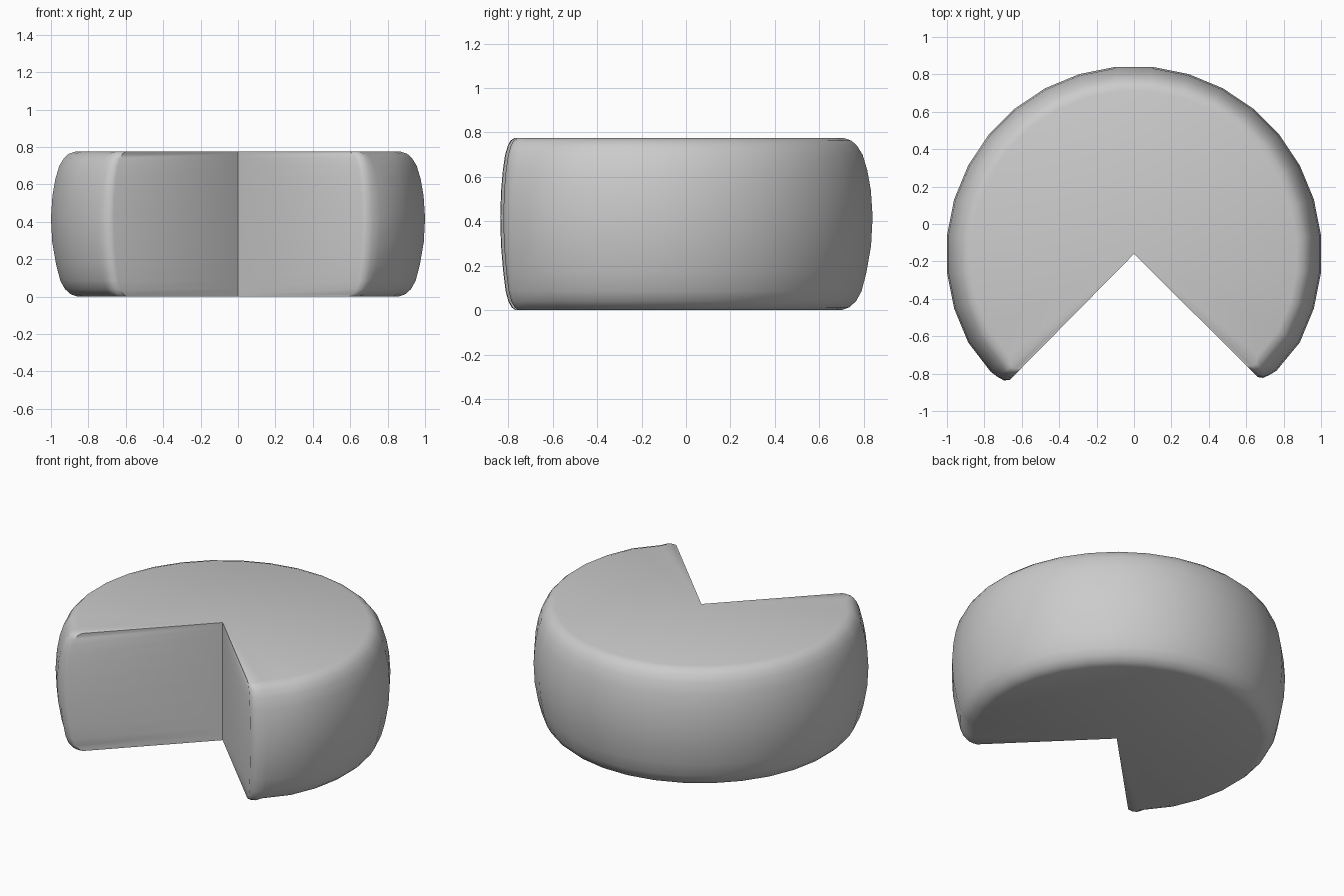
import bpy, bmesh, math

if "Cube" in bpy.data.objects:
    bpy.data.objects.remove(bpy.data.objects["Cube"])

CY = -0.16            # wheel axis / notch apex in y
STEP = 11.25          # 32-sided wheel with a quarter missing

# Rim profile: (radius, height)
profile = [(0.86, 0.0), (0.895, 0.013), (0.925, 0.04), (0.95, 0.085), (0.972, 0.17),
           (0.993, 0.29), (1.0, 0.42), (0.992, 0.54), (0.976, 0.63), (0.955, 0.70),
           (0.93, 0.74), (0.905, 0.763), (0.87, 0.775)]


def polar(r, deg, z):
    a = math.radians(deg)
    return (r * math.cos(a), CY + r * math.sin(a), z)


def ring(r, z):
    """Apex, rounded right tip, outer arc, rounded left tip."""
    k = 0.7 * (1 - r)
    pts = [(0, CY, z)]
    pts += [polar(0.935 - k, -44.8, z), polar(0.957 - k, -43.8, z), polar(0.97 - k, -42, z)]
    for i in range(24):
        d = -39.375 + STEP * i
        s = 0.985 if i == 0 else 0.992 if i == 23 else 1.005
        pts.append(polar(r * s, d, z))
    pts += [polar(0.981 - k, 222.3, z), polar(0.97 - k, 224.2, z), polar(0.946 - k, 225.4, z)]
    return pts


# Cheese-like wheel with a quarter wedge removed
bm = bmesh.new()
rings = [[bm.verts.new(p) for p in ring(r, z)] for r, z in profile]
n = len(rings[0])
for a, b in zip(rings, rings[1:]):
    for i in range(n):
        j = (i + 1) % n
        bm.faces.new((a[i], a[j], b[j], b[i]))
# Flat top and bottom fanned from the apex
for i in range(1, n - 1):
    bm.faces.new((rings[-1][0], rings[-1][i], rings[-1][i + 1]))
    bm.faces.new((rings[0][0], rings[0][i + 1], rings[0][i]))
bmesh.ops.recalc_face_normals(bm, faces=bm.faces)

mesh = bpy.data.meshes.new("cut_wheel")
bm.to_mesh(mesh)
bm.free()
obj = bpy.data.objects.new("cut_wheel", mesh)
bpy.context.collection.objects.link(obj)
bpy.context.view_layer.objects.active = obj
obj.select_set(True)
bpy.ops.object.shade_smooth_by_angle(angle=math.radians(42))
